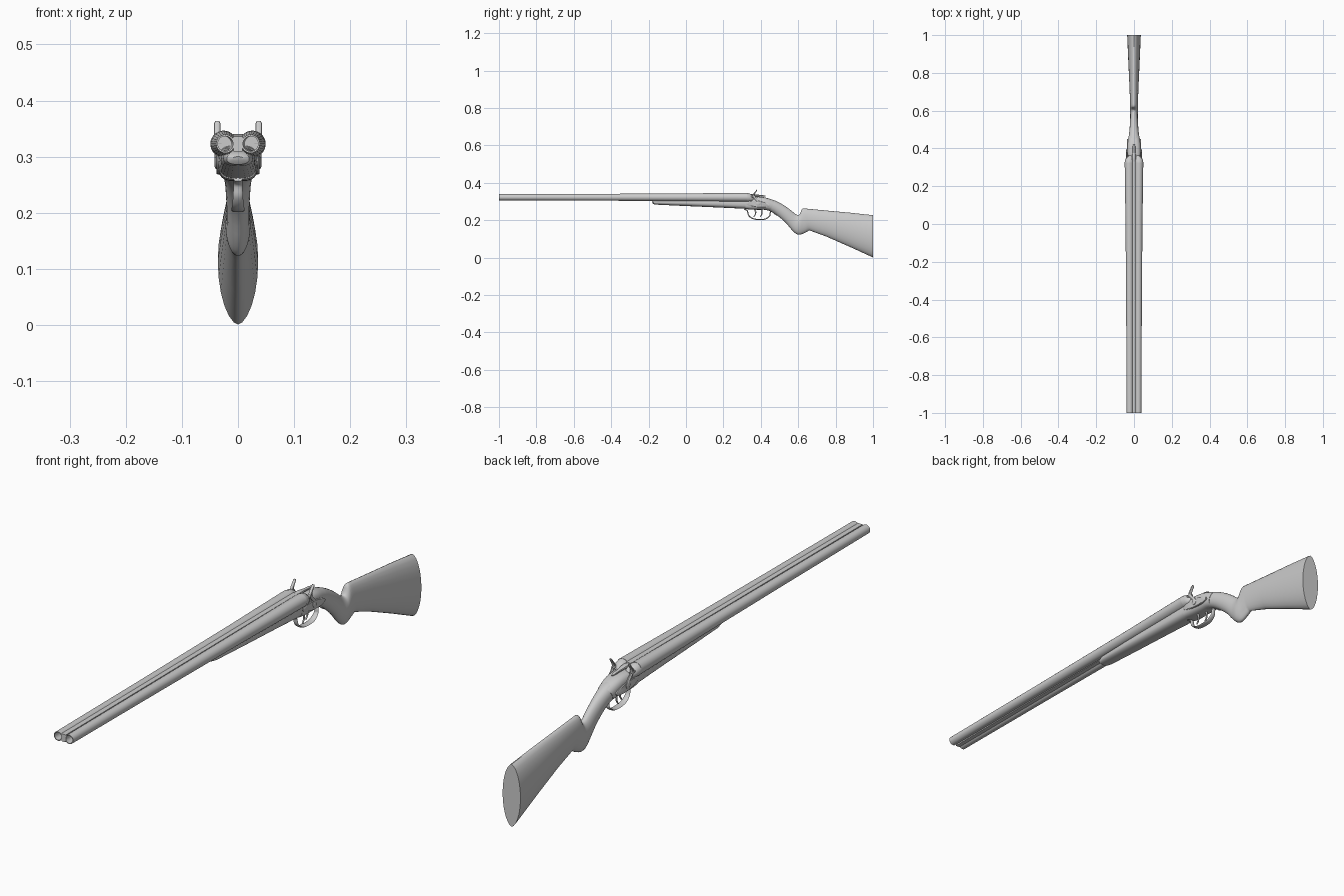
import bpy, bmesh, math
from mathutils import Vector

if "Cube" in bpy.data.objects:
    bpy.data.objects.remove(bpy.data.objects["Cube"])


def loft(name, rings, closed=False, caps=True, angle=35):
    """Skin a list of equal-length point rings."""
    bm = bmesh.new()
    vs = [[bm.verts.new(p) for p in r] for r in rings]
    n = len(vs[0])
    pairs = list(zip(vs, vs[1:])) + ([(vs[-1], vs[0])] if closed else [])
    for a, b in pairs:
        for i in range(n):
            j = (i + 1) % n
            bm.faces.new((a[i], a[j], b[j], b[i]))
    if caps and not closed:
        bm.faces.new(vs[0])
        bm.faces.new(vs[-1])
    bmesh.ops.recalc_face_normals(bm, faces=bm.faces)
    me = bpy.data.meshes.new(name)
    bm.to_mesh(me)
    bm.free()
    ob = bpy.data.objects.new(name, me)
    bpy.context.collection.objects.link(ob)
    bpy.context.view_layer.objects.active = ob
    for o in bpy.context.selected_objects:
        o.select_set(False)
    ob.select_set(True)
    bpy.ops.object.shade_smooth_by_angle(angle=math.radians(angle))
    return ob


def spline(pts, sub):
    """Catmull-Rom through tuples of any length."""
    out = []
    for i in range(len(pts) - 1):
        p = [pts[max(i - 1, 0)], pts[i], pts[i + 1], pts[min(i + 2, len(pts) - 1)]]
        for k in range(sub):
            t = k / sub
            out.append(tuple(0.5 * (2 * b + (c - a) * t + (2 * a - 5 * b + 4 * c - d) * t * t
                                    + (3 * b - a - 3 * c + d) * t ** 3) for a, b, c, d in zip(*p)))
    return out + [tuple(pts[-1])]


def section(ty, tz, by, bz, w, e, n=24):
    """Oval ring between a top and a bottom point; e<1 is boxy, e>1 pointed."""
    ring = []
    for i in range(n):
        a = 2 * math.pi * i / n
        s, c = math.sin(a), math.cos(a)
        f = (1 + math.copysign(abs(c) ** min(e, 1), c)) / 2
        ring.append((w * math.copysign(abs(s) ** e, s), by + (ty - by) * f, bz + (tz - bz) * f))
    return ring


def tube(name, x, pts, sub=5, n=10):
    """Strap swept in the YZ plane; points are (y, z, half width in x, half thickness)."""
    path = spline(pts, sub)
    rings = []
    for i, (y, z, w, h) in enumerate(path):
        a, b = path[max(i - 1, 0)], path[min(i + 1, len(path) - 1)]
        t = Vector((b[0] - a[0], b[1] - a[1])).normalized()
        rings.append([(x + w * math.cos(2 * math.pi * k / n),
                       y - t.y * h * math.sin(2 * math.pi * k / n),
                       z + t.x * h * math.sin(2 * math.pi * k / n)) for k in range(n)])
    return loft(name, rings)


def disc(name, s, x0, profile, y, z, n=20):
    """Round boss turned about X; profile is (distance out, radius)."""
    return loft(name, [[(s * (x0 + d), y + r * math.cos(2 * math.pi * k / n),
                         z + r * math.sin(2 * math.pi * k / n)) for k in range(n)] for d, r in profile])


# barrels with open bores
for side, s in (("left", -1), ("right", 1)):
    prof = [(-1, .0165, .0225), (-.5, .018, .0232), (0, .0205, .0242), (.2, .0225, .0252),
            (.325, .0235, .0258), (.325, .0135, .0258), (-1, .0135, .0225)]
    loft(side + "_barrel", [[(s * cx + r * math.cos(2 * math.pi * k / 28), y,
                              .323 + r * math.sin(2 * math.pi * k / 28)) for k in range(28)]
                            for y, r, cx in prof], closed=True)
    # rounded breech fence behind each barrel
    loft(side + "_breech_fence", [[(s * cx + r * math.cos(2 * math.pi * k / 20), y,
                                    z + r * math.sin(2 * math.pi * k / 20)) for k in range(20)]
                                  for y, r, cx, z in ((.325, .0235, .0258, .322), (.34, .0225, .025, .321),
                                                      (.355, .018, .022, .317), (.366, .008, .018, .312))])

# ribs between the barrels
for name, z0, z1, w in (("top_rib", .321, .336, .009), ("bottom_rib", .309, .321, .008)):
    loft(name, [[(-w, y, z0), (w, y, z0), (w, y, z1 + d), (-w, y, z1 + d)]
                for y, d in ((-1, 0), (.33, .004))])

# fore-end under the barrels
fore = [(-.182, .300, -.180, .293, .010, .9), (-.176, .306, -.174, .286, .020, .85),
        (-.15, .312, -.15, .283, .026, .8), (0, .315, 0, .276, .030, .8),
        (.18, .317, .18, .268, .032, .75), (.325, .318, .325, .261, .034, .7)]
loft("fore_end", [section(*p) for p in fore])

# receiver body
body = [(.318, .318, .318, .260, .034, .6), (.35, .325, .35, .257, .036, .6),
        (.39, .326, .39, .256, .036, .65), (.43, .320, .425, .256, .034, .75), (.475, .304, .45, .250, .029, .9)]
loft("receiver", [section(*p) for p in spline(body, 3)])

# stock: wrist, rounded grip, then the raised comb and butt
wrist = [(.41, .322, .40, .258, .032, .85), (.46, .311, .44, .252, .029, .9),
         (.51, .288, .48, .231, .024, 1), (.555, .258, .53, .190, .021, 1),
         (.585, .234, .565, .149, .020, 1), (.603, .229, .59, .127, .022, 1),
         (.613, .244, .61, .123, .022, 1), (.622, .262, .632, .131, .021, 1),
         (.645, .262, .66, .146, .021, 1.05)]
butt = [(.75, .252, .75, .113, .025, 1.1), (.88, .240, .88, .056, .031, 1.15), (1, .227, 1, .001, .036, 1.15)]
loft("stock", [section(*p) for p in spline(wrist, 3) + butt], angle=50)

# top lever and its tang
tube("top_lever", 0, [(.325, .333, .008, .006), (.35, .335, .011, .006), (.385, .332, .007, .005),
                      (.41, .331, .007, .004), (.424, .329, .003, .002)])

# hammers, lock plates and pivots
for side, s in (("left", -1), ("right", 1)):
    loft(side + "_lock_plate", [[(s * x, .385 + a * k * math.cos(t), .286 - .006 * math.cos(t) + b * k * math.sin(t))
                                 for t in (2 * math.pi * i / 20 for i in range(20))]
                                for x, k, a, b in ((.028, 1, .065, .017), (.036, 1, .065, .017), (.038, .9, .065, .017))])
    disc(side + "_hammer_pivot", s, .030, ((0, .012), (.0095, .012), (.0115, .008)), .386, .290)
    tube(side + "_hammer", s * .037,
         [(.388, .284, .004, .006), (.384, .302, .005, .006), (.370, .318, .005, .006),
          (.362, .332, .006, .006), (.368, .346, .006, .004), (.376, .357, .006, .003), (.379, .363, .004, .002)])
    tube(side + "_hammer_nose", s * .036,
         [(.370, .325, .005, .006), (.358, .328, .006, .006), (.344, .324, .006, .005)], 3)
    # firing pin nipple
    tube(side + "_nipple", s * .033, [(.326, .318, .007, .007), (.345, .322, .005, .005)], 1)

# trigger guard loop with rear tang
tube("trigger_guard", 0, [(.312, .259, .008, .003), (.328, .250, .008, .003), (.334, .228, .009, .003),
                          (.355, .210, .011, .003), (.39, .204, .012, .003), (.425, .207, .011, .003),
                          (.447, .223, .009, .003), (.450, .238, .008, .003), (.458, .247, .007, .003),
                          (.485, .226, .006, .002)])

# two triggers
for name, x, y in (("front_trigger", .005, .368), ("rear_trigger", -.005, .402)):
    tube(name, x, [(y, .262, .003, .005), (y + .004, .244, .003, .004),
                   (y + .002, .230, .003, .003), (y - .006, .218, .003, .002)])
